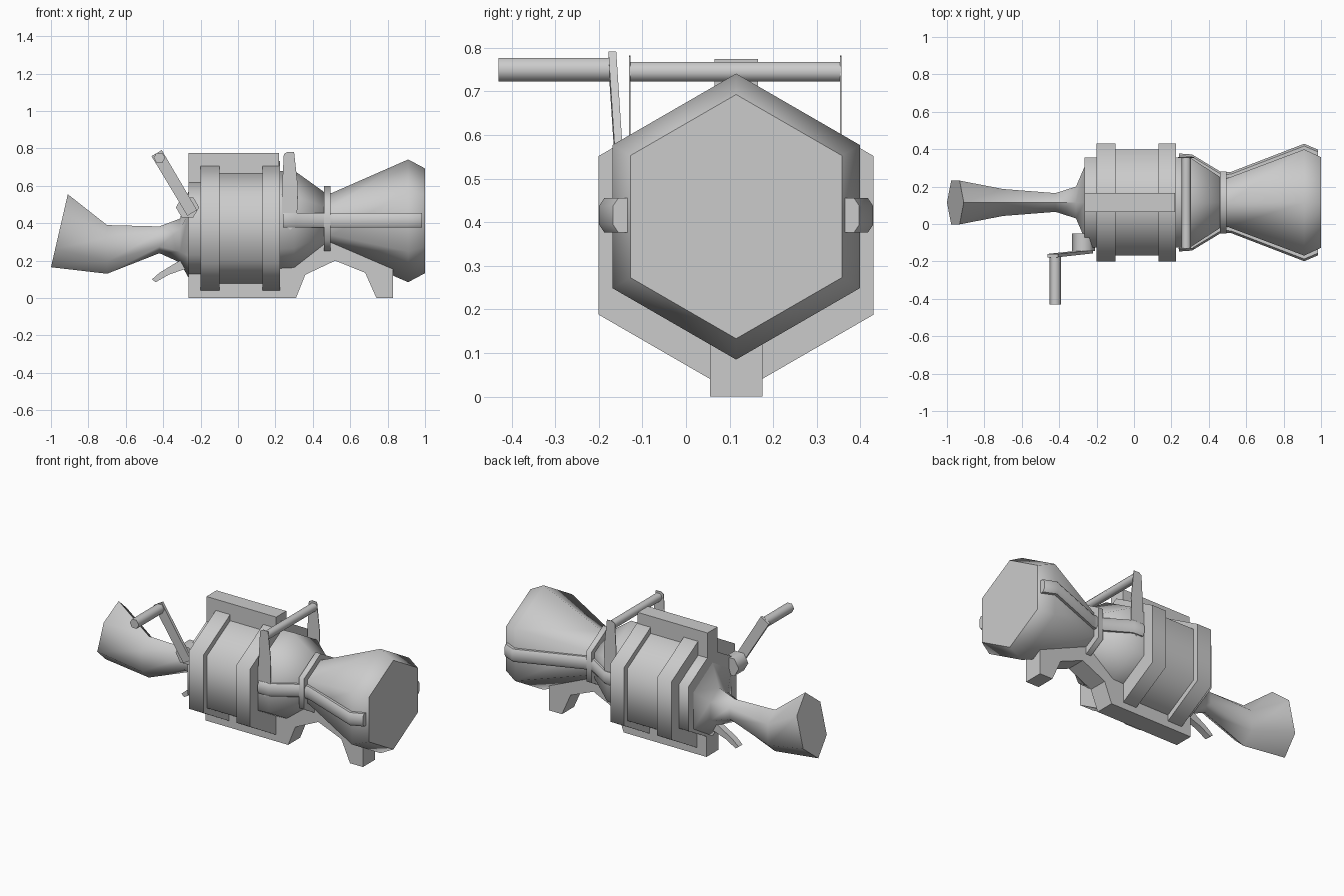
import bpy, bmesh, math
from mathutils import Vector

cube = bpy.data.objects.get("Cube")
if cube:
    bpy.data.objects.remove(cube, do_unlink=True)

CY = 0.115  # the long axis of the gun lies on this y

grey = bpy.data.materials.new("plain grey")
grey.use_nodes = True
grey.diffuse_color = (0.6, 0.6, 0.6, 1)
grey.node_tree.nodes["Principled BSDF"].inputs["Base Color"].default_value = (0.6, 0.6, 0.6, 1)


def finish(name, bm, angle):
    bmesh.ops.recalc_face_normals(bm, faces=bm.faces[:])
    mesh = bpy.data.meshes.new(name)
    bm.to_mesh(mesh)
    bm.free()
    mesh.materials.append(grey)
    ob = bpy.data.objects.new(name, mesh)
    bpy.context.collection.objects.link(ob)
    bpy.ops.object.select_all(action='DESELECT')
    ob.select_set(True)
    bpy.context.view_layer.objects.active = ob
    bpy.ops.object.shade_smooth_by_angle(angle=math.radians(angle))
    return ob


def skin(name, rings, angle=65):
    """Bridge equal closed rings of points and cap both ends."""
    bm = bmesh.new()
    loops = [[bm.verts.new(p) for p in ring] for ring in rings]
    n = len(loops[0])
    for a, b in zip(loops, loops[1:]):
        for i in range(n):
            j = (i + 1) % n
            bm.faces.new((a[i], a[j], b[j], b[i]))
    bm.faces.new(loops[0])
    bm.faces.new(loops[-1])
    return finish(name, bm, angle)


def hex_loft(name, stations):
    """Stations: (top x, top z, bottom x, bottom z, half width); point-up hexagons."""
    rings = []
    for xt, zt, xb, zb, hw in stations:
        ring = []
        for k in range(6):
            c, s = math.cos(k * math.pi / 3), math.sin(k * math.pi / 3)
            t = (1 + c) / 2
            ring.append((xb + (xt - xb) * t, CY + hw * s / math.sin(math.pi / 3),
                         zb + (zt - zb) * t))
        rings.append(ring)
    return skin(name, rings)


def hex_barrel(name, stations):
    """Stations: (x, centre z, radius) for regular hexagons."""
    return hex_loft(name, [(x, z + r, x, z - r, r * 0.866) for x, z, r in stations])


def plate(name, profile, y0, y1, angle=30):
    """Extrude an x-z outline between two y values."""
    return skin(name, [[(x, y, z) for x, z in profile] for y in (y0, y1)], angle)


def rod(name, a, b, radius, sides=6, turn=0.0):
    a, b = Vector(a), Vector(b)
    q = (b - a).to_track_quat('Z', 'Y')
    ring = [q @ Vector((radius * math.cos(turn + k * math.tau / sides),
                        radius * math.sin(turn + k * math.tau / sides), 0))
            for k in range(sides)]
    return skin(name, [[a + p for p in ring], [b + p for p in ring]])


# Stock, flaring to a slanted butt
hex_loft("stock", [
    (-0.91, 0.555, -1.0, 0.165, 0.117),
    (-0.70, 0.39, -0.70, 0.13, 0.072),
    (-0.42, 0.383, -0.42, 0.24, 0.05),
    (-0.31, 0.425, -0.31, 0.19, 0.085),
    (-0.265, 0.57, -0.265, 0.11, 0.19),
    (-0.20, 0.57, -0.20, 0.11, 0.19),
])

# Hexagonal receiver, core and two raised bands
hex_barrel("receiver_rear", [(-0.265, 0.37, 0.277), (-0.15, 0.37, 0.277)])
hex_barrel("receiver_core", [(-0.15, 0.37, 0.326), (0.18, 0.37, 0.326)])
for label, x0, x1 in (("rear", -0.20, -0.10), ("front", 0.13, 0.225)):
    hex_barrel("band_" + label, [(x0, 0.37, 0.364), (x1, 0.37, 0.364)])

# Tapering barrel, collar and flared muzzle
hex_barrel("barrel_cone", [(0.2, 0.40, 0.277), (0.30, 0.405, 0.277), (0.47, 0.41, 0.15)])
hex_barrel("collar", [(0.46, 0.408, 0.192), (0.495, 0.408, 0.192)])
hex_barrel("muzzle", [(0.47, 0.411, 0.147), (0.5, 0.411, 0.15),
                      (0.91, 0.413, 0.328), (1.0, 0.413, 0.28)])

# Top block, and lower frame running forward to a foot
plate("top_block", [(-0.265, 0.5), (0.22, 0.5), (0.22, 0.775), (-0.265, 0.775)],
      0.065, 0.165)
plate("lower_frame", [(-0.265, 0.0), (0.31, 0.0), (0.36, 0.125), (0.52, 0.2),
                      (0.68, 0.135), (0.74, 0.0), (0.83, 0.0), (0.83, 0.22),
                      (0.52, 0.34), (-0.265, 0.3)], 0.055, 0.175)

# Trigger
plate("trigger", [(-0.27, 0.22), (-0.33, 0.19), (-0.42, 0.135), (-0.46, 0.10),
                  (-0.44, 0.085), (-0.37, 0.125), (-0.27, 0.16)], 0.095, 0.135)

# Rails hugging both sides of the barrel
rail_path = [(0.24, 0.25), (0.31, 0.245), (0.47, 0.148), (0.52, 0.152),
             (0.91, 0.302), (0.985, 0.27)]
section = [(-0.05, -0.04), (0.0, -0.04), (0.012, -0.022),
           (0.012, 0.022), (0.0, 0.04), (-0.05, 0.04)]
for label, side in (("left", 1), ("right", -1)):
    skin("rail_" + label, [[(x, CY + side * (off + d), 0.416 + h) for d, h in section]
                           for x, off in rail_path], 50)

# Carrying handle: two thin side blades and a cross bar
blade = [(0.245, 0.77), (0.265, 0.782), (0.30, 0.78), (0.32, 0.60),
         (0.315, 0.40), (0.28, 0.365), (0.235, 0.40), (0.235, 0.58)]
for label, y in (("left", 0.355), ("right", -0.129)):
    plate("handle_blade_" + label, blade, y - 0.002, y + 0.002)
rod("handle_bar", (0.28, -0.129, 0.745), (0.28, 0.355, 0.745), 0.026)

# Side crank: hub, tapering arm and grip
rod("crank_hub", (-0.27, -0.145, 0.485), (-0.27, -0.05, 0.485), 0.062)
arm = []
for (x, y, z), w in (((-0.245, -0.148, 0.455), 0.03), ((-0.435, -0.169, 0.775), 0.032)):
    dx, dz = 0.86 * w, 0.51 * w
    arm.append([(x - dx, y - 0.009, z - dz), (x + dx, y - 0.009, z + dz),
                (x + dx, y + 0.009, z + dz), (x - dx, y + 0.009, z - dz)])
skin("crank_arm", arm, 30)
rod("crank_grip", (-0.42, -0.43, 0.75), (-0.42, -0.168, 0.75), 0.031)
